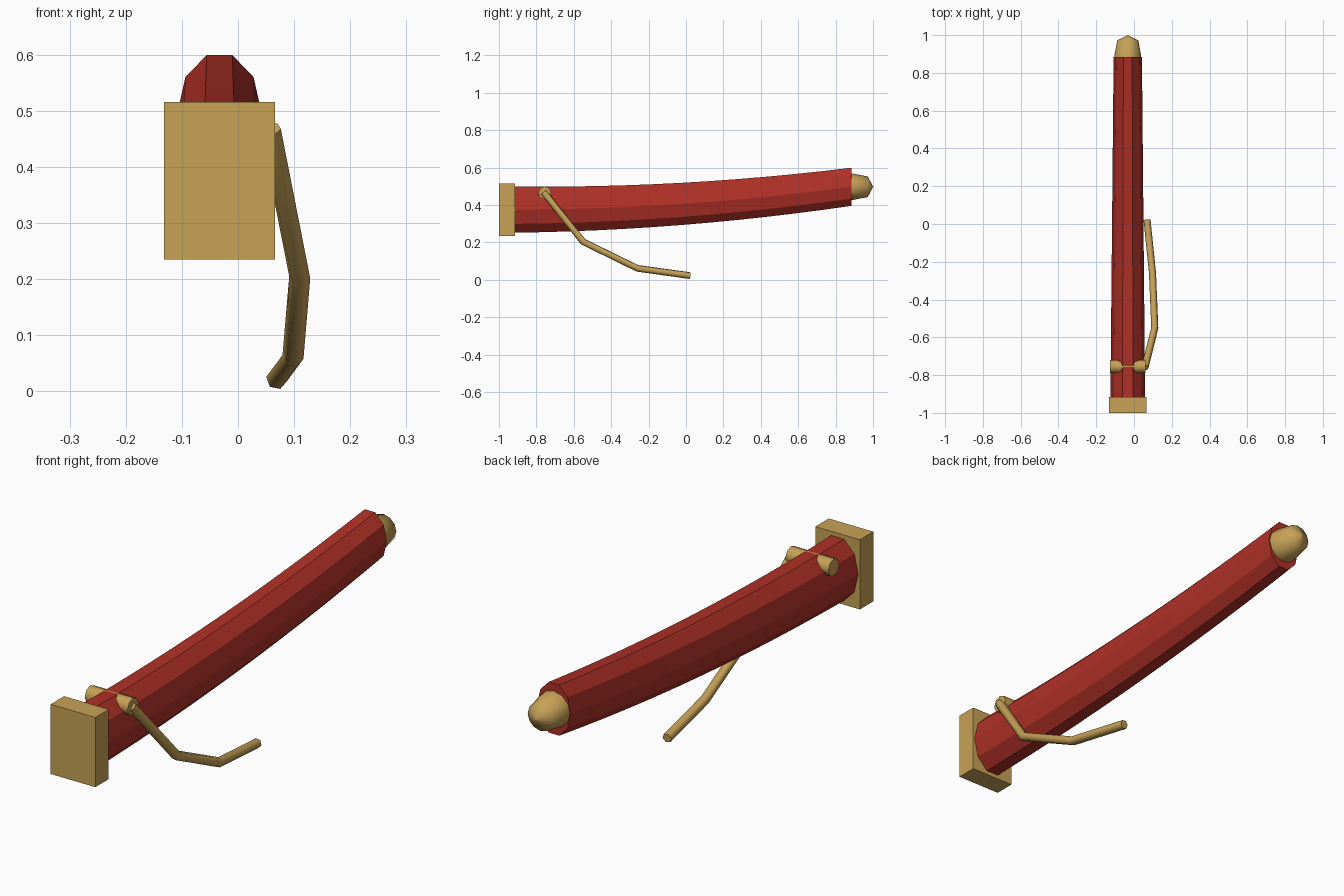
import bpy, bmesh, math
from mathutils import Matrix

if "Cube" in bpy.data.objects:
    bpy.data.objects.remove(bpy.data.objects["Cube"])

CX = -0.033  # centre line of the sheath


def material(name, rgb):
    m = bpy.data.materials.new(name)
    m.diffuse_color = (*rgb, 1)
    m.use_nodes = True
    m.node_tree.nodes["Principled BSDF"].inputs["Base Color"].default_value = m.diffuse_color
    return m


red = material("red lacquer", (0.43, 0.030, 0.020))
brass = material("brass", (0.57, 0.36, 0.095))


def finish(name, bm, mat, angle=None):
    bmesh.ops.recalc_face_normals(bm, faces=bm.faces)
    me = bpy.data.meshes.new(name)
    bm.to_mesh(me)
    bm.free()
    me.materials.append(mat)
    ob = bpy.data.objects.new(name, me)
    bpy.context.collection.objects.link(ob)
    if angle:
        bpy.ops.object.select_all(action='DESELECT')
        ob.select_set(True)
        bpy.context.view_layer.objects.active = ob
        bpy.ops.object.shade_smooth_by_angle(angle=math.radians(angle))
    return ob


def loft(rings, sides):
    """Skin rings given as (y, centre z, half width, half height)."""
    bm = bmesh.new()
    loops = []
    for y, z, a, b in rings:
        loops.append([bm.verts.new((CX + a * math.cos(2 * math.pi * i / sides), y,
                                    z + b * math.sin(2 * math.pi * i / sides)))
                      for i in range(sides)])
    for p, q in zip(loops, loops[1:]):
        for i in range(sides):
            j = (i + 1) % sides
            bm.faces.new((p[i], p[j], q[j], q[i]))
    bm.faces.new(loops[0])
    bm.faces.new(loops[-1])
    return bm


# curved ten-sided sheath body, tapering to the tip
rings = []
for k in range(13):
    t = k / 12
    rings.append((-0.93 + 1.815 * t, 0.375 + 0.122 * t * t,
                  0.092 - 0.017 * t, 0.130 - 0.023 * t))
finish("sheath_body", loft(rings, 10), red)

# rounded tip cap
cap = [(0.87, 0.497, 0.072, 0.072), (0.89, 0.497, 0.071, 0.071),
       (0.972, 0.497, 0.056, 0.055), (1.0, 0.497, 0.001, 0.001)]
finish("tip_cap", loft(cap, 12), brass, 60)

# rectangular mouth block
bm = bmesh.new()
bmesh.ops.create_cube(bm, size=1, matrix=Matrix.Translation((CX, -0.9575, 0.375))
                      @ Matrix.Diagonal((0.198, 0.085, 0.28, 1)))
finish("mouth_block", bm, brass)

# cross peg that shows on both sides
bm = bmesh.new()
bmesh.ops.create_cone(bm, cap_ends=True, segments=8, radius1=0.035, radius2=0.035, depth=0.19,
                      matrix=Matrix.Translation((CX, -0.755, 0.464))
                      @ Matrix.Rotation(math.pi / 2, 4, 'Y'))
finish("cross_peg", bm, brass, 50)

# hanging cord
cu = bpy.data.curves.new("cord_path", 'CURVE')
cu.dimensions = '3D'
cu.bevel_depth = 0.019
cu.bevel_resolution = 1
cu.use_fill_caps = True
pts = [(0.058, -0.76, 0.467), (0.11, -0.55, 0.203), (0.098, -0.26, 0.061), (0.069, 0.022, 0.022)]
sp = cu.splines.new('POLY')
sp.points.add(len(pts) - 1)
for p, co in zip(sp.points, pts):
    p.co = (*co, 1)
path = bpy.data.objects.new("cord_path", cu)
bpy.context.collection.objects.link(path)
bm = bmesh.new()
bm.from_mesh(path.to_mesh())
path.to_mesh_clear()
bpy.data.objects.remove(path)
bmesh.ops.remove_doubles(bm, verts=bm.verts, dist=0.0005)
finish("hanging_cord", bm, brass, 65)
